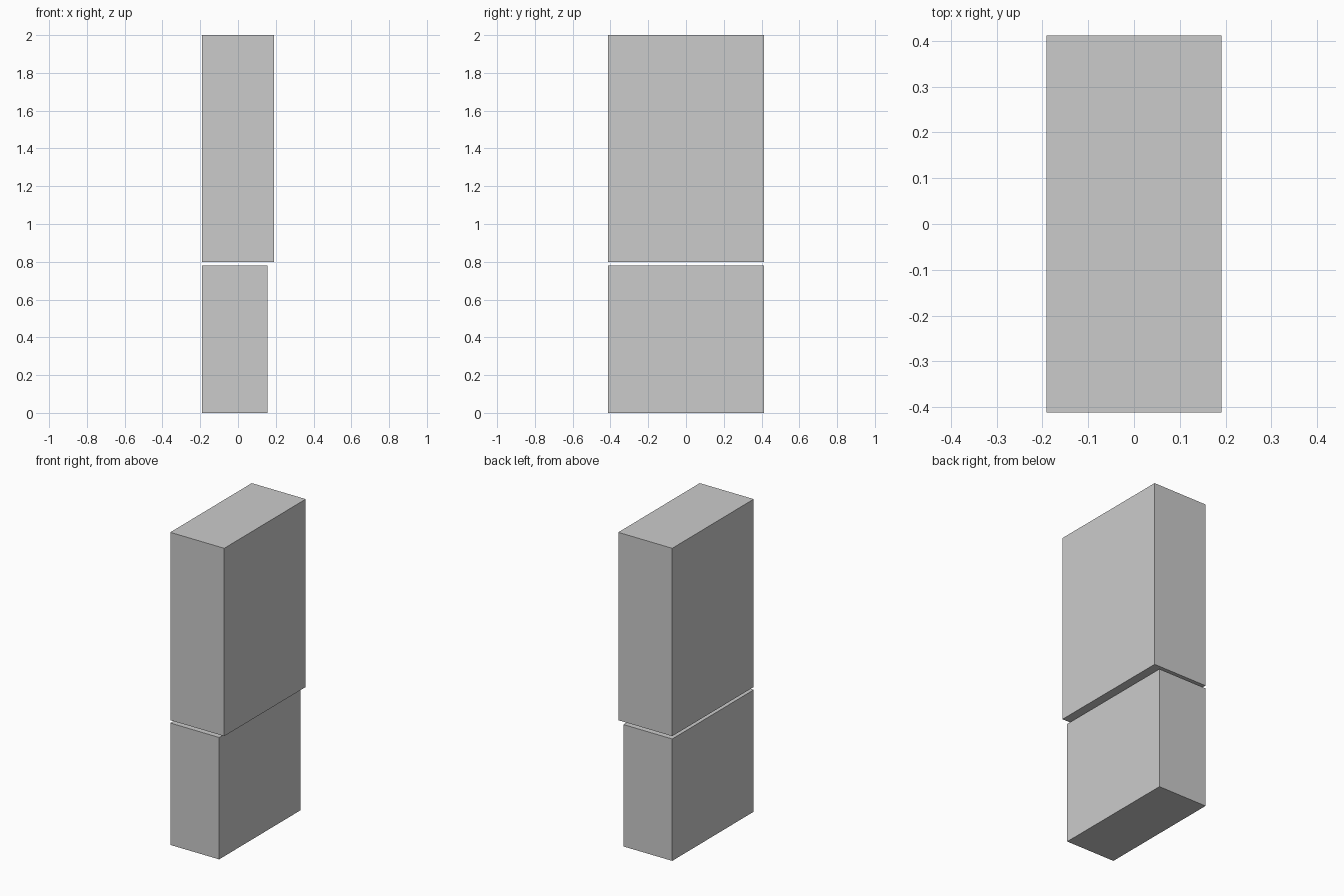
import bpy

if "Cube" in bpy.data.objects:
    bpy.data.objects.remove(bpy.data.objects["Cube"])


def box(name, x, y, z):
    """Box spanning the given (min, max) ranges."""
    spans = (x, y, z)
    bpy.ops.mesh.primitive_cube_add(size=1, location=[(a + b) / 2 for a, b in spans])
    ob = bpy.context.object
    ob.name = name
    ob.scale = [b - a for a, b in spans]
    bpy.ops.object.transform_apply(location=False, rotation=False, scale=True)
    return ob


DEPTH = (-0.412, 0.412)

# Lower block, set back on the +x side
box("lower_block", (-0.191, 0.155), DEPTH, (0.0, 0.78))

# Taller upper block, separated by a thin gap
box("upper_block", (-0.191, 0.191), DEPTH, (0.798, 2.0))
